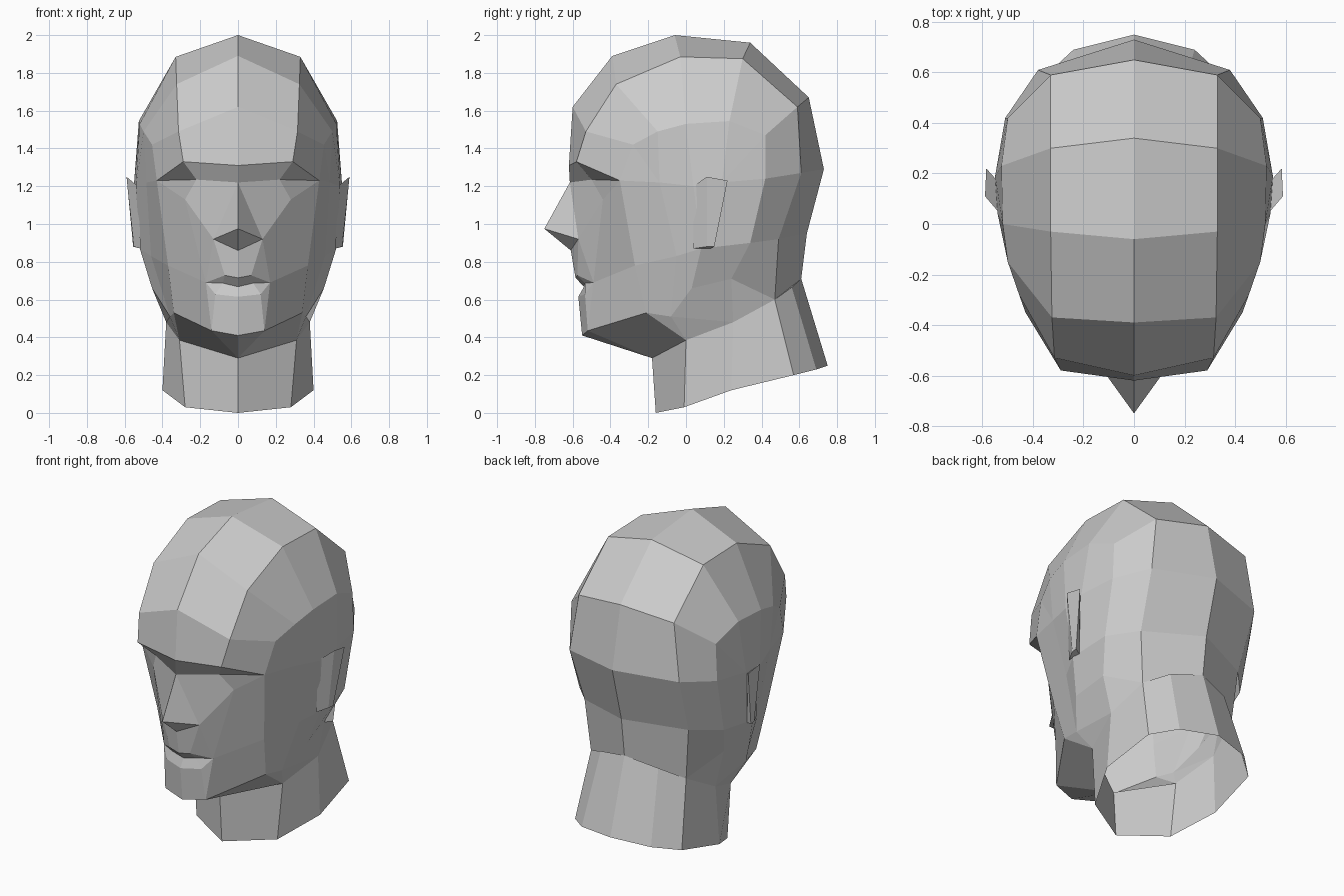
import bpy, bmesh
from mathutils import Vector

if "Cube" in bpy.data.objects:
    bpy.data.objects.remove(bpy.data.objects["Cube"])


def make_half(name, sheets):
    """Weld sheets (rows of points bridged with quads) and mirror across x."""
    bm = bmesh.new()
    for rows in sheets:
        grid = [[bm.verts.new(Vector(p)) for p in row] for row in rows]
        pts = [[Vector(p) for p in row] for row in rows]
        for i in range(len(rows) - 1):
            for j in range(len(rows[i]) - 1):
                corners = []
                for a, b in ((i, j), (i, j + 1), (i + 1, j + 1), (i + 1, j)):
                    if all((pts[a][b] - pts[c][d]).length > 1e-5 for c, d in corners):
                        corners.append((a, b))
                if len(corners) > 2:
                    bm.faces.new([grid[a][b] for a, b in corners])
    bmesh.ops.remove_doubles(bm, verts=bm.verts[:], dist=0.0005)
    # mirrored half
    geom = bm.verts[:] + bm.edges[:] + bm.faces[:]
    bmesh.ops.mirror(bm, geom=geom, axis='X', merge_dist=0.0005)
    bmesh.ops.remove_doubles(bm, verts=bm.verts[:], dist=0.0005)
    loose = [v for v in bm.verts if not v.link_faces]
    bmesh.ops.delete(bm, geom=loose, context='VERTS')
    bmesh.ops.recalc_face_normals(bm, faces=bm.faces[:])
    me = bpy.data.meshes.new(name)
    bm.to_mesh(me)
    bm.free()
    ob = bpy.data.objects.new(name, me)
    bpy.context.collection.objects.link(ob)
    return ob


# landmarks shared by neighbouring parts
brow_mid, brow_out = (0, -.62, 1.31), (.29, -.58, 1.33)
bridge, socket = (0, -.615, 1.22), (.22, -.50, 1.235)
temple, cheek = (.43, -.35, 1.23), (.28, -.44, 1.13)
side, ear_front, ear_back = (.485, -.14, 1.22), (.54, .04, 1.20), (.55, .19, 1.22)
ear_low, jaw_top = (.52, .08, .87), (.455, .03, .66)
nose_tip, nose_base, wing = (0, -.75, .975), (0, -.61, .86), (.13, -.57, .92)
mouth, cheek_low, cheek_back = (.17, -.49, .69), (.37, -.27, .78), (.46, -.05, .83)
chin, chin_side = (0, -.55, .41), (.14, -.52, .435)
jaw, jaw_back = (.34, -.21, .53), (.36, -.08, .51)
throat, neck_front, neck_side = (0, -.18, .29), (.31, 0, .385), (.38, .25, .48)
nape_mid, nape_out, nape_side = (0, .61, .71), (.33, .47, .60), (.43, .24, .71)
nape_in = (.2, .56, .665)

# cranium: profiles from the centre line outwards, brow to nape
cranium = [
    [brow_mid, (0, -.60, 1.62), (0, -.39, 1.89), (0, -.06, 2.0), (0, .34, 1.96),
     (0, .65, 1.67), (0, .73, 1.29), (0, .64, .95), nape_mid],
    [brow_out, (.315, -.53, 1.49), (.325, -.37, 1.74), (.33, -.03, 1.885), (.33, .30, 1.875),
     (.33, .59, 1.62), (.38, .61, 1.27), (.36, .49, .92), nape_out],
    [temple, (.455, -.28, 1.42), (.50, -.15, 1.49), (.52, 0, 1.53), (.525, .23, 1.545),
     (.50, .42, 1.47), (.51, .42, 1.24), (.50, .34, .90), nape_side],
    [temple, side, side, ear_front, ear_back, ear_back, ear_back, ear_low, jaw_top],
]
behind_ear = [[ear_front, ear_back], [ear_low, ear_low]]

# face
brow = [[brow_mid, brow_out, temple], [bridge, socket, temple]]
eyes = [[bridge, socket, temple], [wing, cheek, temple]]
cheeks = [[wing, cheek, temple, side, ear_front],
          [mouth, mouth, cheek_low, cheek_back, ear_low]]
jaws = [[mouth, cheek_low, cheek_back, ear_low],
        [chin_side, jaw, jaw_back, jaw_top]]
nose = [[bridge, wing], [nose_tip, wing], [nose_base, wing]]
lips = [[nose_base, wing, wing],
        [(0, -.585, .715), (.07, -.575, .728), mouth],
        [(0, -.54, .668), (.08, -.535, .687), mouth],
        [(0, -.57, .615), (.12, -.535, .628), mouth],
        [chin, chin_side, chin_side]]
under_jaw = [[chin, chin_side, jaw, jaw_back],
             [throat, throat, neck_front, neck_front]]

# neck, open at the bottom
jaw_corner = [[jaw_top, nape_side, nape_out],
              [jaw_back, neck_side, nape_out],
              [neck_front, neck_side, nape_out]]
nape = [[nape_out, nape_in], [nape_mid, nape_mid]]
neck = [[throat, neck_front, neck_side, nape_out, nape_in, nape_mid],
        [(0, -.16, 0), (.28, -.01, .03), (.40, .24, .12), (.37, .57, .20),
         (.24, .69, .23), (0, .75, .25)]]

make_half("head", [cranium, behind_ear, brow, eyes, cheeks, jaws, nose, lips,
                   under_jaw, jaw_corner, nape, neck])

# ears: wedge lofted between a top and a bottom section
top = [(.53, .04, 1.20), (.59, .11, 1.25), (.585, .22, 1.23), (.54, .17, 1.20)]
bot = [(.515, .04, .87), (.55, .11, .88), (.555, .15, .88), (.515, .13, .87)]
make_half("ears", [[top + top[:1], bot + bot[:1]],
                   [top[:2], [top[3], top[2]]], [bot[:2], [bot[3], bot[2]]]])
